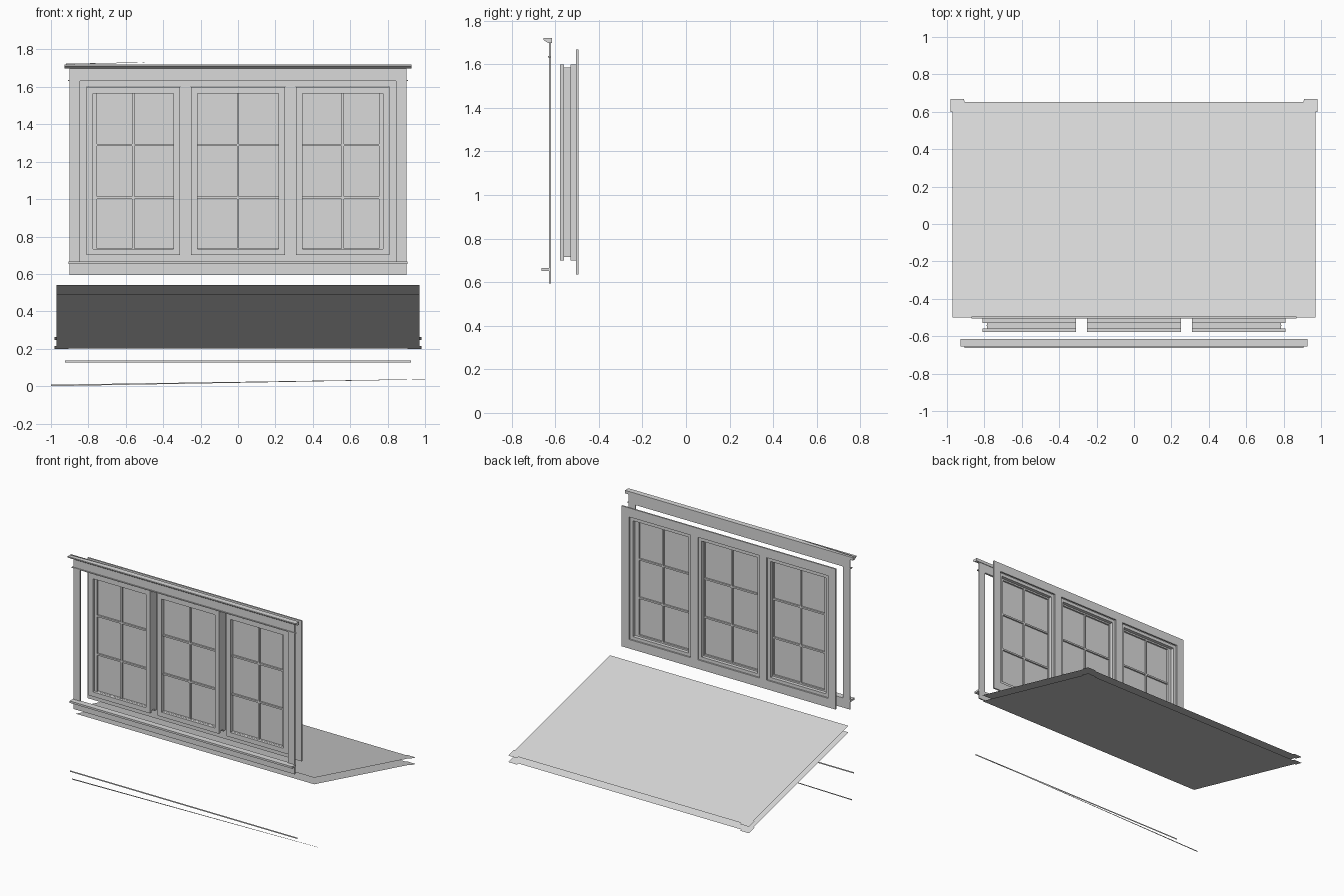
import bpy, bmesh

cube = bpy.data.objects.get("Cube")
if cube:
    bpy.data.objects.remove(cube, do_unlink=True)

grey = bpy.data.materials.new("light grey")
grey.use_nodes = True
grey.diffuse_color = (0.7, 0.7, 0.7, 1)
grey.node_tree.nodes["Principled BSDF"].inputs["Base Color"].default_value = (0.7, 0.7, 0.7, 1)


def finish(name, bm):
    mesh = bpy.data.meshes.new(name)
    bm.to_mesh(mesh)
    bm.free()
    mesh.materials.append(grey)
    obj = bpy.data.objects.new(name, mesh)
    bpy.context.collection.objects.link(obj)
    return obj


def add_box(bm, x, y, z):
    """Box from three (low, high) spans."""
    verts = bmesh.ops.create_cube(bm, size=1)["verts"]
    for v in verts:
        for i, (lo, hi) in enumerate((x, y, z)):
            v.co[i] = lo if v.co[i] < 0 else hi


def box(name, x, y, z):
    bm = bmesh.new()
    add_box(bm, x, y, z)
    return finish(name, bm)


def sheet(name, points):
    """Single flat face through the points."""
    bm = bmesh.new()
    bm.faces.new([bm.verts.new(p) for p in points])
    return finish(name, bm)


def ring(name, x, y, z, side, top, bottom):
    """Rectangular frame of four boards."""
    bm = bmesh.new()
    add_box(bm, (x[0], x[0] + side), y, z)
    add_box(bm, (x[1] - side, x[1]), y, z)
    inner = (x[0] + side, x[1] - side)
    add_box(bm, inner, y, (z[1] - top, z[1]))
    add_box(bm, inner, y, (z[0], z[0] + bottom))
    return finish(name, bm)


def moulding(name, half, profile):
    """Side profile (y, z) extruded along x."""
    bm = bmesh.new()
    face = bm.faces.new([bm.verts.new((-half, y, z)) for y, z in profile])
    out = bmesh.ops.extrude_face_region(bm, geom=[face])["geom"]
    for v in out:
        if isinstance(v, bmesh.types.BMVert):
            v.co.x = half
    bmesh.ops.recalc_face_normals(bm, faces=bm.faces)
    return finish(name, bm)


# Outer casing, crown, bead, sill and apron
CASING = (-0.628, -0.619)
ring("outer_casing", (-0.90, 0.90), CASING, (0.595, 1.705), 0.055, 0.068, 0.06)
moulding("crown", 0.927, [(-0.655, 1.72), (-0.655, 1.712), (-0.64, 1.702),
                          (-0.63, 1.698), (-0.615, 1.698), (-0.615, 1.72)])
box("head_bead", (-0.91, 0.91), (-0.634, -0.619), (1.632, 1.638))
box("sill", (-0.905, 0.905), (-0.664, -0.619), (0.652, 0.666))

# Inner trim with two mullions
TRIM = (-0.505, -0.494)
ring("inner_trim", (-0.87, 0.87), TRIM, (0.635, 1.668), 0.062, 0.066, 0.066)
for side in (-1, 1):
    box("mullion", tuple(sorted((side * 0.25, side * 0.31))), TRIM, (0.70, 1.602))

# Three sashes, each with stacked frames, glass and glazing bars
for label, lo, hi in (("right", -0.81, -0.31), ("centre", -0.25, 0.25), ("left", 0.31, 0.81)):
    z = (0.70, 1.60)
    ring(label + "_sash_front", (lo, hi), (-0.578, -0.56), z, 0.034, 0.034, 0.034)
    ring(label + "_sash_back", (lo, hi), (-0.53, -0.505), z, 0.024, 0.024, 0.024)
    mid = (lo + (0.025 if label == "right" else 0), hi - (0.025 if label == "left" else 0))
    ring(label + "_sash_core", mid, (-0.56, -0.53), (0.715, 1.585), 0.03, 0.02, 0.02)
    box(label + "_glass", (lo + 0.02, hi - 0.02), (-0.546, -0.542), (0.72, 1.58))
    centre = (lo + hi) / 2
    bm = bmesh.new()
    add_box(bm, (centre - 0.006, centre + 0.006), (-0.558, -0.531), (0.73, 1.57))
    for bar in (1.007, 1.29):
        add_box(bm, (lo + 0.03, hi - 0.03), (-0.558, -0.531), (bar - 0.006, bar + 0.006))
    finish(label + "_glazing_bars", bm)

# Two sloping sheets with corner tabs at the back
FRONT, SLOPE = -0.5, -0.252
half_outline = [(0.97, FRONT), (0.97, 0.60), (0.98, 0.60), (0.98, 0.667),
                (0.91, 0.667), (0.905, 0.653)]
outline = half_outline + [(-x, y) for x, y in reversed(half_outline)]
for name, top in (("upper_sheet", 0.54), ("lower_sheet", 0.492)):
    sheet(name, [(x, y, top + SLOPE * (y - FRONT)) for x, y in outline])

# Loose thin strips
sheet("straight_strip", [(-0.925, -0.63, 0.127), (0.925, -0.63, 0.127),
                         (0.925, -0.63, 0.137), (-0.925, -0.63, 0.137)])
sheet("tapered_strip", [(-1, -0.5, 0), (1, -0.5, 0.036),
                        (1, -0.5, 0.038), (-1, -0.5, 0.008)])
sheet("crown_strip", [(-0.92, -0.63, 1.72), (-0.5, -0.63, 1.73),
                      (-0.5, -0.63, 1.732), (-0.92, -0.63, 1.724)])
